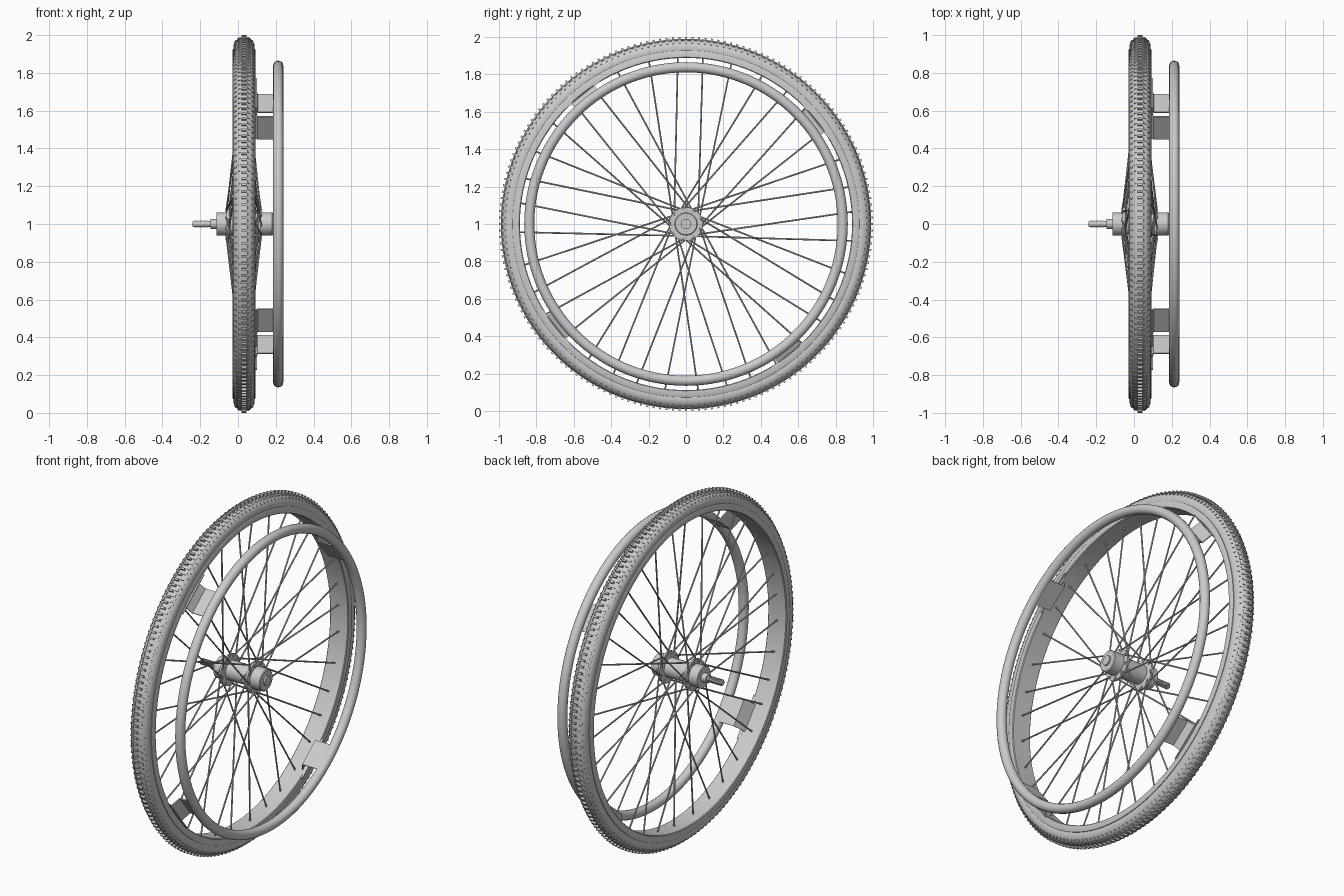
import bpy, bmesh
from math import sin, cos, pi, radians, atan2, hypot
from mathutils import Matrix, Vector

if "Cube" in bpy.data.objects:
    bpy.data.objects.remove(bpy.data.objects["Cube"])

HUB_Z = 1.0      # wheel axis runs along x at this height
MID_X = 0.032    # centre plane of the tyre

grey = bpy.data.materials.new("light grey")
grey.use_nodes = True
grey.diffuse_color = (0.6, 0.6, 0.6, 1)
grey.node_tree.nodes["Principled BSDF"].inputs["Base Color"].default_value = (0.6, 0.6, 0.6, 1)


def finish(name, bm, angle=35):
    bmesh.ops.recalc_face_normals(bm, faces=bm.faces)
    mesh = bpy.data.meshes.new(name)
    bm.to_mesh(mesh)
    bm.free()
    mesh.materials.append(grey)
    obj = bpy.data.objects.new(name, mesh)
    obj.location.z = HUB_Z
    bpy.context.collection.objects.link(obj)
    bpy.ops.object.select_all(action='DESELECT')
    obj.select_set(True)
    bpy.context.view_layer.objects.active = obj
    bpy.ops.object.shade_smooth_by_angle(angle=radians(angle))
    return obj


def lathe(name, profile, steps, closed=False):
    """Turn (x, radius) points around the wheel axis."""
    bm = bmesh.new()
    verts = [bm.verts.new((x, 0, r)) for x, r in profile]
    pairs = list(zip(verts, verts[1:]))
    if closed:
        pairs.append((verts[-1], verts[0]))
    edges = [bm.edges.new(p) for p in pairs]
    bmesh.ops.spin(bm, geom=verts + edges, cent=(0, 0, 0), axis=(1, 0, 0),
                   angle=2 * pi, steps=steps, use_duplicate=False)
    bmesh.ops.remove_doubles(bm, verts=bm.verts, dist=0.0001)
    return finish(name, bm)


def mirrored(half):
    """Complete a half profile of (offset, radius) about the tyre centre plane."""
    return ([(MID_X + x, r) for x, r in half]
            + [(MID_X - x, r) for x, r in reversed(half)])


def rod(bm, a, b, radius, sides=8):
    a, b = Vector(a), Vector(b)
    turn = (b - a).to_track_quat('Z', 'Y').to_matrix().to_4x4()
    bmesh.ops.create_cone(bm, cap_ends=True, segments=sides, radius1=radius, radius2=radius,
                          depth=(b - a).length, matrix=Matrix.Translation((a + b) / 2) @ turn)


def block(bm, size, x, r, angle, tilt=0):
    """Box at a radius and angle; size is (along axis, tangential, radial)."""
    place = (Matrix.Rotation(angle - pi / 2, 4, 'X') @ Matrix.Translation((x, 0, r))
             @ Matrix.Rotation(tilt, 4, 'Y') @ Matrix.Diagonal((*size, 1)))
    bmesh.ops.create_cube(bm, size=1, matrix=place)


def polar(x, r, angle):
    return (x, r * cos(angle), r * sin(angle))


# Tyre seated in a slightly wider rim, and the hand ring
lathe("tyre", mirrored([(0.05, 0.905), (0.054, 0.924), (0.056, 0.938), (0.054, 0.953),
                        (0.047, 0.967), (0.036, 0.978), (0.022, 0.985), (0.008, 0.988)]),
      120, closed=True)
lathe("rim", mirrored([(0.056, 0.888), (0.06, 0.892), (0.061, 0.922), (0.058, 0.927),
                       (0.05, 0.927)]), 120, closed=True)
lathe("hand_ring", [(0.213 + 0.027 * cos(pi * i / 8), 0.838 + 0.027 * sin(pi * i / 8))
                    for i in range(16)], 120, closed=True)

# Tread: a low centre row with staggered shoulder rows
bm = bmesh.new()
ROWS = 180
for i in range(ROWS):
    a = 2 * pi * i / ROWS
    block(bm, (0.026, 0.011, 0.02), MID_X, 0.99, a)
    for side in (-1, 1):
        block(bm, (0.016, 0.018, 0.01), MID_X + side * 0.025, 0.982, a + pi / ROWS, side * 0.42)
        block(bm, (0.012, 0.008, 0.008), MID_X + side * 0.044, 0.969, a, side * 0.8)
finish("tyre_tread", bm)

# Hub turned in one piece: collar, flanges, shell and end cap
lathe("hub", [(-0.115, 0), (-0.115, 0.062), (-0.06, 0.062), (-0.06, 0.09), (-0.048, 0.09),
              (-0.043, 0.055), (0.103, 0.055), (0.108, 0.09), (0.12, 0.09), (0.12, 0.062),
              (0.18, 0.062), (0.184, 0.057), (0.184, 0.028), (0.194, 0.028), (0.194, 0)], 32)

# Threaded axle stub with a step where it enters the hub
lathe("axle", [(-0.24, 0), (-0.24, 0.013), (-0.236, 0.015), (-0.145, 0.015), (-0.145, 0.026),
               (-0.11, 0.026)], 20)
bm = bmesh.new()
for i in range(13):
    x = -0.234 + 0.0065 * i
    rod(bm, (x, 0, 0), (x + 0.0035, 0, 0), 0.018, 16)
finish("axle_thread", bm)

# Crossed spokes, alternating between the two hub flanges
spokes, heads = bmesh.new(), bmesh.new()
for k in range(36):
    lean = 1 if k % 4 in (1, 2) else -1
    rim_angle = radians(3.5 + 10 * k - 0.7 * lean)
    hub_angle = rim_angle + lean * radians(52)
    flange = 0.114 if k % 2 else -0.054
    rod(spokes, polar(flange + lean * 0.008, 0.077, hub_angle), polar(MID_X, 0.892, rim_angle),
        0.0045)
    x, y, z = polar(flange, 0.077, hub_angle)
    rod(heads, (x - 0.011, y, z), (x + 0.011, y, z), 0.007)
finish("spokes", spokes)
finish("spoke_heads", heads)

# Four bent brackets: narrow foot on the rim, sloping leg, flat tab under the hand ring
FOOT, BEND, TAB_END = (0.072, 0.884), (0.104, 0.816), (0.205, 0.816)
bm = bmesh.new()
for q in range(4):
    a = radians(38.6 + 90 * q)
    block(bm, (0.02, 0.25, 0.006), 0.09, 0.885, a)
    for (x0, r0), (x1, r1) in ((FOOT, BEND), (BEND, TAB_END)):
        block(bm, (hypot(x1 - x0, r1 - r0) + 0.003, 0.155, 0.006), (x0 + x1) / 2, (r0 + r1) / 2,
              a, -atan2(r1 - r0, x1 - x0))
finish("ring_brackets", bm)
